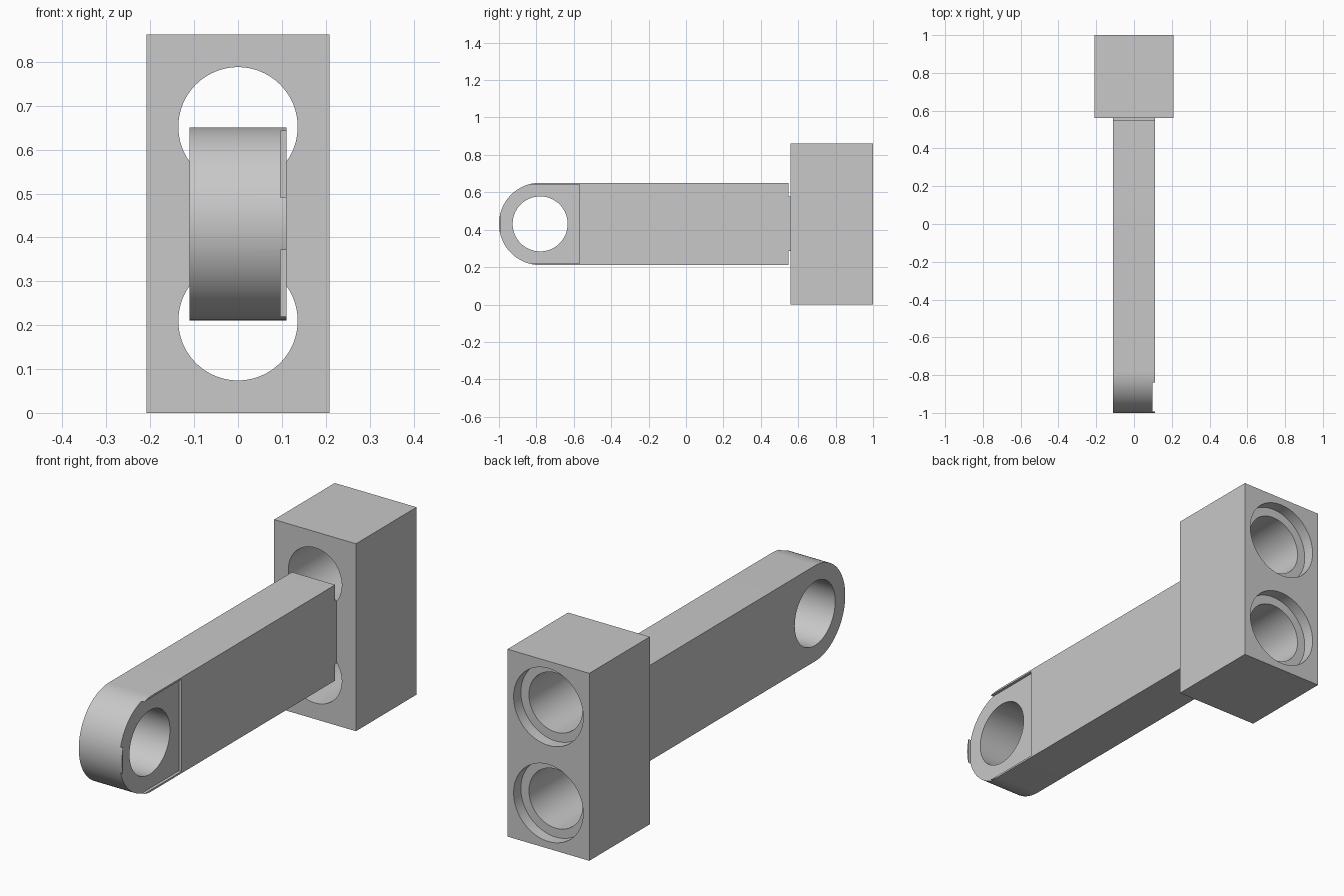
import bpy, bmesh, math
from math import pi, sin, cos

cube = bpy.data.objects.get("Cube")
if cube:
    bpy.data.objects.remove(cube, do_unlink=True)

# Single flat colour
grey = bpy.data.materials.new("light_grey")
grey.use_nodes = True
colour = (0.58, 0.58, 0.58, 1)
grey.diffuse_color = colour
grey.node_tree.nodes["Principled BSDF"].inputs["Base Color"].default_value = colour

MID = 0.431       # height of the arm axis
R = 0.22          # half height of the arm and radius of its round end
PIVOT = -0.78     # y of the pivot hole
BLOCK_Y = 0.56    # front face of the block


def prism(name, profile, x0, x1):
    """Extrude a (y, z) outline along x."""
    bm = bmesh.new()
    face = bm.faces.new([bm.verts.new((x0, y, z)) for y, z in profile])
    top = bmesh.ops.extrude_face_region(bm, geom=[face])["geom"]
    bmesh.ops.translate(bm, vec=(x1 - x0, 0, 0),
                        verts=[v for v in top if isinstance(v, bmesh.types.BMVert)])
    bmesh.ops.recalc_face_normals(bm, faces=bm.faces)
    mesh = bpy.data.meshes.new(name)
    bm.to_mesh(mesh)
    bm.free()
    obj = bpy.data.objects.new(name, mesh)
    bpy.context.collection.objects.link(obj)
    mesh.materials.append(grey)
    return obj


def rect(y0, y1, z0, z1):
    return [(y0, z0), (y1, z0), (y1, z1), (y0, z1)]


def cylinder(name, radius, depth, location, rotation):
    bpy.ops.mesh.primitive_cylinder_add(vertices=96, radius=radius, depth=depth,
                                        location=location, rotation=rotation)
    obj = bpy.context.object
    obj.name = name
    obj.data.materials.append(grey)
    return obj


def activate(obj):
    bpy.ops.object.select_all(action="DESELECT")
    obj.select_set(True)
    bpy.context.view_layer.objects.active = obj


def cut(obj, cutters):
    """Subtract every cutter, remove it, then shade the result."""
    for cutter in cutters:
        cutter.hide_render = True
        activate(obj)
        mod = obj.modifiers.new("cut", "BOOLEAN")
        mod.operation, mod.solver, mod.object = "DIFFERENCE", "EXACT", cutter
        bpy.ops.object.modifier_apply(modifier=mod.name)
        bpy.data.objects.remove(cutter, do_unlink=True)
    activate(obj)
    bpy.ops.object.shade_smooth_by_angle(angle=math.radians(30))


# Arm: rounded front end, stepped neck where it meets the block
steps = 48
outline = [(PIVOT - R * sin(pi * i / steps), MID + R * cos(pi * i / steps))
           for i in range(steps + 1)]
END, NECK = 0.549, 0.146
outline += [(END, MID - R), (END, MID - NECK), (BLOCK_Y, MID - NECK),
            (BLOCK_Y, MID + NECK), (END, MID + NECK), (END, MID + R)]
arm = prism("arm", outline, -0.11, 0.11)

# Pivot hole and the shallow square recess on the left face
S = 0.2117
cut(arm, [
    prism("recess_cutter", rect(PIVOT - S, PIVOT + S, MID - S, MID + S), 0.097, 0.2),
    cylinder("pivot_cutter", 0.147, 1, (0, PIVOT, MID), (0, pi / 2, 0)),
])

# Block with two through holes, each counterbored at the back
block = prism("connector_block", rect(BLOCK_Y, 1, 0, 2 * MID), -0.208, 0.208)
BORE = 0.053
cutters = []
for z in (MID - 0.221, MID + 0.221):
    cutters.append(cylinder("hole_cutter", 0.136, 1, (0, 0.8, z), (pi / 2, 0, 0)))
    cutters.append(cylinder("counterbore_cutter", 0.177, 2 * BORE, (0, 1, z), (pi / 2, 0, 0)))
cut(block, cutters)
